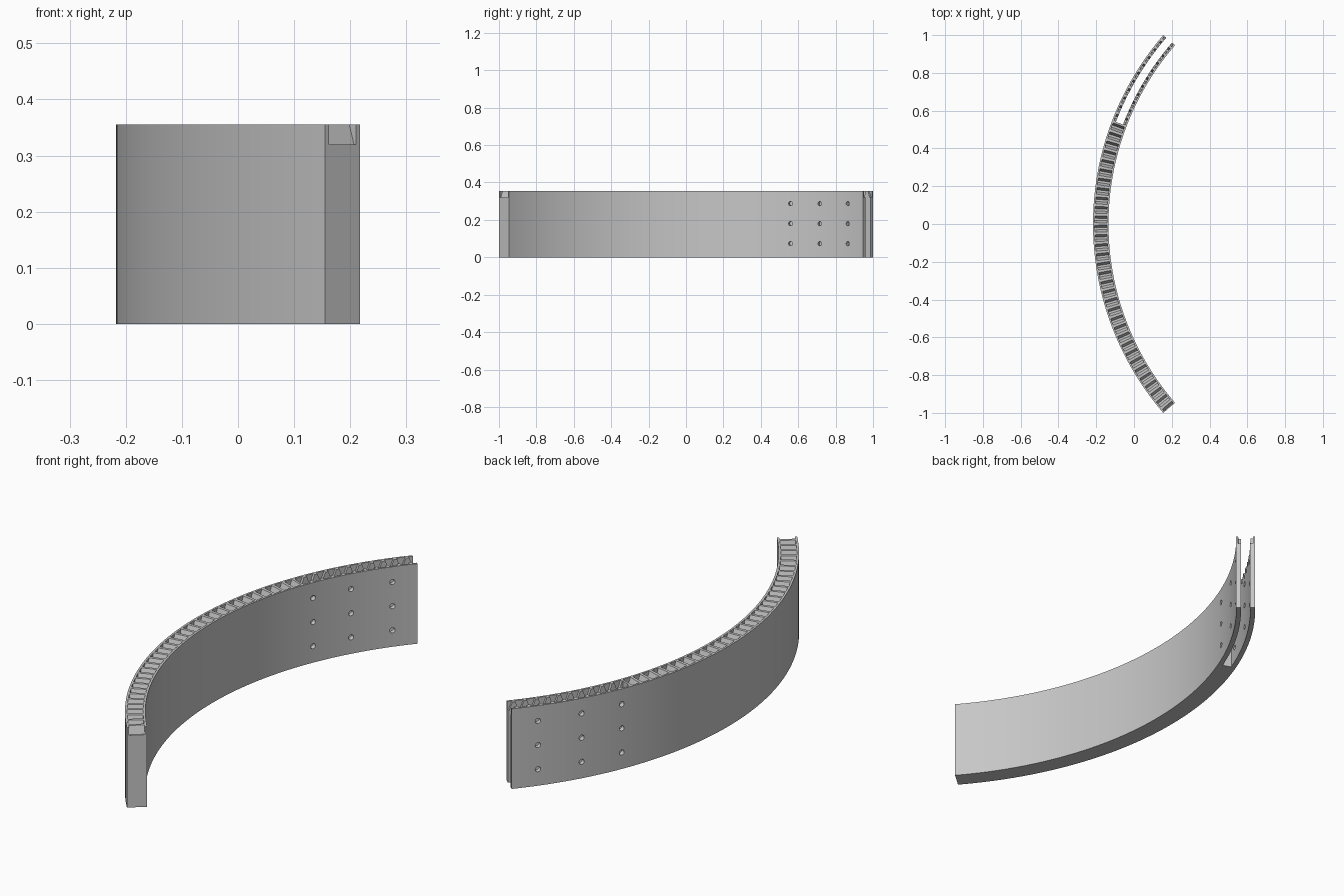
import bpy, bmesh, math
from mathutils import Matrix, Vector

if "Cube" in bpy.data.objects:
    bpy.data.objects.remove(bpy.data.objects["Cube"], do_unlink=True)

R_OUT, R_IN, CX = 1.53, 1.448, 1.313   # arc radii and arc centre
HEIGHT, TOOTH_H = 0.355, 0.035
RIM, WALL = 0.009, 0.021               # rim beside teeth, wall beside slot
END = math.asin(1 / R_OUT)             # half sweep of the arc
TEETH = 43

grey = bpy.data.materials.new("plain grey")
grey.use_nodes = True
grey.diffuse_color = (0.57, 0.57, 0.57, 1)
grey.node_tree.nodes["Principled BSDF"].inputs["Base Color"].default_value = (0.57, 0.57, 0.57, 1)


def arc_frame(a):
    """Local frame on the arc: x radial outward, y along the arc, z up."""
    radial = Vector((-math.cos(a), math.sin(a), 0))
    along = Vector((math.sin(a), math.cos(a), 0))
    m = Matrix((radial, along, Vector((0, 0, 1)))).transposed().to_4x4()
    return Matrix.Translation((CX, 0, 0)) @ m


def loft(bm, rings):
    """Skin a list of equal rings and cap both ends."""
    rings = [[bm.verts.new(p) for p in ring] for ring in rings]
    n = len(rings[0])
    for r, s in zip(rings, rings[1:]):
        for i in range(n):
            j = (i + 1) % n
            bm.faces.new((r[i], r[j], s[j], s[i]))
    bm.faces.new(rings[0])
    bm.faces.new(rings[-1])


def finish(bm, name):
    bmesh.ops.recalc_face_normals(bm, faces=bm.faces)
    mesh = bpy.data.meshes.new(name)
    bm.to_mesh(mesh)
    bm.free()
    mesh.materials.append(grey)
    ob = bpy.data.objects.new(name, mesh)
    bpy.context.scene.collection.objects.link(ob)
    return ob


def sector(name, r0, r1, a0, a1, z0, z1, steps):
    bm = bmesh.new()
    section = [(r0, 0, z0), (r1, 0, z0), (r1, 0, z1), (r0, 0, z1)]
    loft(bm, [[arc_frame(a0 + (a1 - a0) * i / steps) @ Vector(p) for p in section]
              for i in range(steps + 1)])
    return finish(bm, name)


# Curved bar
body = sector("curved_rack", R_IN, R_OUT, -END, END, 0, HEIGHT, 96)

# Trapezoid gaps between the teeth
bm = bmesh.new()
root, lift = 0.0055, 0.02
slope = math.tan(math.radians(20))
top = root + slope * (TOOTH_H + lift)
z0, z1 = HEIGHT - TOOTH_H, HEIGHT + lift
for i in range(TEETH + 1):
    frame = arc_frame(-END + 2 * END * i / TEETH)
    loft(bm, [[frame @ Vector((r, y, z)) for y, z in
               ((-root, z0), (root, z0), (top, z1), (-top, z1))]
              for r in (R_IN + RIM, R_OUT - RIM)])
gaps = finish(bm, "tooth_gap_cutter")

# Open slot that splits one end into two walls
slot = sector("slot_cutter", R_IN + WALL, R_OUT - WALL,
              math.radians(21), END + 0.03, -0.1, HEIGHT + 0.1, 24)

# Grid of bolt holes through both walls
bm = bmesh.new()
for degrees in (22.7, 29.6, 36.7):
    for z in (0.073, 0.18, 0.287):
        place = (arc_frame(math.radians(degrees))
                 @ Matrix.Translation(((R_IN + R_OUT) / 2, 0, z))
                 @ Matrix.Rotation(math.pi / 2, 4, 'Y'))
        bmesh.ops.create_cone(bm, cap_ends=True, segments=20, radius1=0.0115,
                              radius2=0.0115, depth=0.2, matrix=place)
holes = finish(bm, "bolt_hole_cutter")

# Cut everything and shade
bpy.ops.object.select_all(action='DESELECT')
body.select_set(True)
bpy.context.view_layer.objects.active = body
for cutter in (gaps, slot, holes):
    cutter.hide_render = True
    mod = body.modifiers.new(cutter.name, 'BOOLEAN')
    mod.operation, mod.solver, mod.object = 'DIFFERENCE', 'EXACT', cutter
    bpy.ops.object.modifier_apply(modifier=mod.name)
    bpy.data.objects.remove(cutter, do_unlink=True)
bpy.ops.object.shade_smooth_by_angle(angle=math.radians(15))
